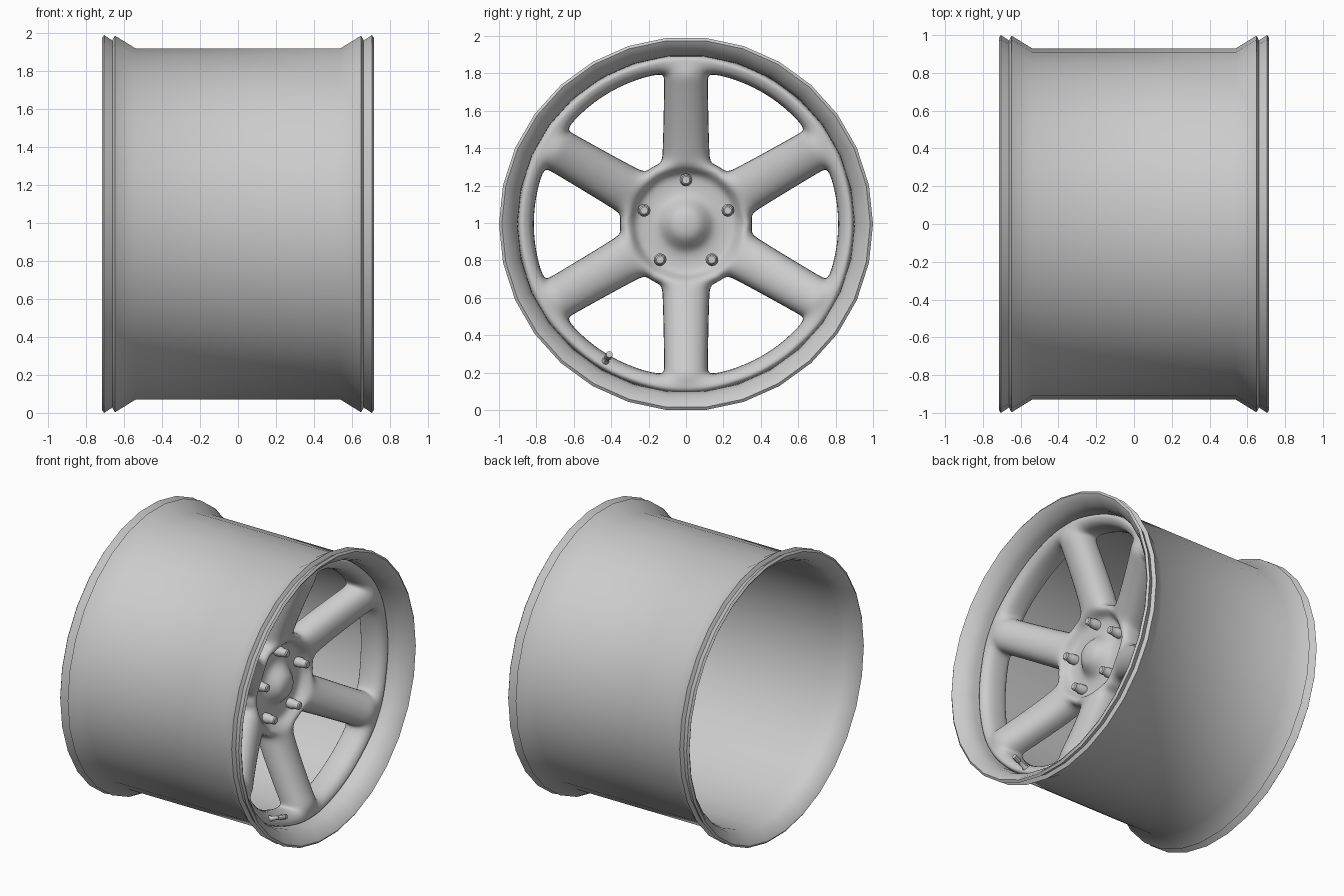
import bpy, bmesh, math
from mathutils import Vector

if "Cube" in bpy.data.objects:
    bpy.data.objects.remove(bpy.data.objects["Cube"])

CZ = math.cos(math.radians(6))      # wheel centre height (30-sided rim resting on a flat)


def finish(bm, name, loc, angle=35):
    bmesh.ops.remove_doubles(bm, verts=bm.verts, dist=1e-5)
    bmesh.ops.recalc_face_normals(bm, faces=bm.faces)
    me = bpy.data.meshes.new(name)
    bm.to_mesh(me)
    bm.free()
    ob = bpy.data.objects.new(name, me)
    bpy.context.collection.objects.link(ob)
    ob.location = loc
    bpy.context.view_layer.objects.active = ob
    for o in bpy.context.selected_objects:
        o.select_set(False)
    ob.select_set(True)
    bpy.ops.object.shade_smooth_by_angle(angle=math.radians(angle))
    return ob


def lathe(name, profile, n, loc, start=0.0, closed=False, angle=35):
    """Revolve (x, radius) points around the x axis."""
    bm = bmesh.new()
    rings = []
    for k in range(n):
        a = math.radians(start) + math.tau * k / n
        rings.append([bm.verts.new((x, r * math.sin(a), r * math.cos(a))) for x, r in profile])
    m = len(profile)
    for k in range(n):
        p, q = rings[k], rings[(k + 1) % n]
        for i in range(m if closed else m - 1):
            j = (i + 1) % m
            bm.faces.new((p[i], p[j], q[j], q[i]))
    return finish(bm, name, loc, angle)


# Barrel with double-edged lips at both ends
half = [(0.54, 0.93), (0.648, 0.997), (0.662, 0.972), (0.705, 1.0), (0.716, 0.985),
        (0.705, 0.967), (0.655, 0.92), (0.60, 0.902), (0.50, 0.9)]
barrel = half + [(-x, r) for x, r in reversed(half)]
lathe("rim_barrel", barrel, 30, (0, 0, CZ), start=6, closed=True, angle=50)

# Spoked face: subdivided cage of hub dish, six spokes and outer ring
# row = radius, x on the spoke, x between spokes, spoke half width
rows = [
    (0.03, 0.40, 0.40, 0.12), (0.08, 0.39, 0.39, 0.12), (0.125, 0.335, 0.335, 0.12),
    (0.16, 0.305, 0.305, 0.12), (0.24, 0.305, 0.305, 0.12), (0.275, 0.32, 0.32, 0.12),
    (0.305, 0.38, 0.37, 0.12), (0.355, 0.40, 0.36, 0.13),
    (0.40, 0.42, None, 0.128), (0.48, 0.45, None, 0.125), (0.62, 0.51, None, 0.122),
    (0.73, 0.56, None, 0.12), (0.78, 0.585, None, 0.12),
    (0.82, 0.59, 0.53, 0.128), (0.865, 0.58, 0.565, 0.14), (0.91, 0.58, 0.58, 0.15),
]
bm = bmesh.new()
grid = []
for r, xs, xg, w in rows:
    w = min(w, r * math.sin(math.radians(15)) if r < 0.3 else w)
    edge = math.asin(w / r)
    ring = []
    for k in range(6):
        base = math.radians(60 * k)
        gap = math.radians(60) - 2 * edge
        for j in range(6):
            if j < 4:
                t = w * (-1 + 2 * j / 3)
                a = base + math.asin(t / r)
                x, rad = xs, r
                if 0.35 < r < 0.85 and j in (0, 3):  # rounded spoke shoulders
                    x -= 0.05
                if xg is None:                       # straight spoke section
                    rad = math.hypot(r, t)
                    a = base + math.atan2(t, r)
            elif xg is None:
                ring.append(None)
                continue
            else:
                a = base + edge + gap * (j - 3) / 3
                x, rad = xg, r
            ring.append(bm.verts.new((x, rad * math.sin(a), rad * math.cos(a))))
    grid.append(ring)
for p, q in zip(grid, grid[1:]):
    for c in range(36):
        d = (c + 1) % 36
        gap_edge = c % 6 >= 3
        if all((p[c], p[d], q[c], q[d])) and not (gap_edge and None in p + q):
            bm.faces.new((p[c], p[d], q[d], q[c]))
center = bm.verts.new((0.402, 0, 0))
for c in range(36):
    bm.faces.new((center, grid[0][(c + 1) % 36], grid[0][c]))
ext = bmesh.ops.extrude_face_region(bm, geom=bm.faces[:], use_keep_orig=True)
for v in (g for g in ext["geom"] if isinstance(g, bmesh.types.BMVert)):
    r = math.hypot(v.co.y, v.co.z)                   # thin hub, deeper spokes
    if r < 0.2:
        v.co.x = 0.27
    else:
        v.co.x -= 0.05 + 0.11 * min(1, max(0, (r - 0.24) / 0.12))
face = finish(bm, "spoked_face", (0, 0, CZ), angle=180)
sub = face.modifiers.new("smooth", "SUBSURF")
sub.levels = sub.render_levels = 2

# Five lug bolts
lug = [(0, 0), (0, 0.034), (0.055, 0.034), (0.065, 0.028), (0.1, 0.027), (0.107, 0.02), (0.107, 0)]
for k in range(5):
    a = math.tau * k / 5
    lathe(f"lug_bolt_{k + 1}", lug, 12, (0.29, 0.235 * math.sin(a), CZ + 0.235 * math.cos(a)))

# Valve stem
valve = [(-0.03, 0), (-0.03, 0.026), (0.05, 0.022), (0.06, 0.015), (0.12, 0.015),
         (0.125, 0.02), (0.17, 0.018), (0.17, 0)]
stem = lathe("valve_stem", valve, 10, (0.51, -0.44, CZ - 0.75))
stem.rotation_euler = Vector((0.18, 0.035, 0.06)).to_track_quat('X', 'Z').to_euler()
